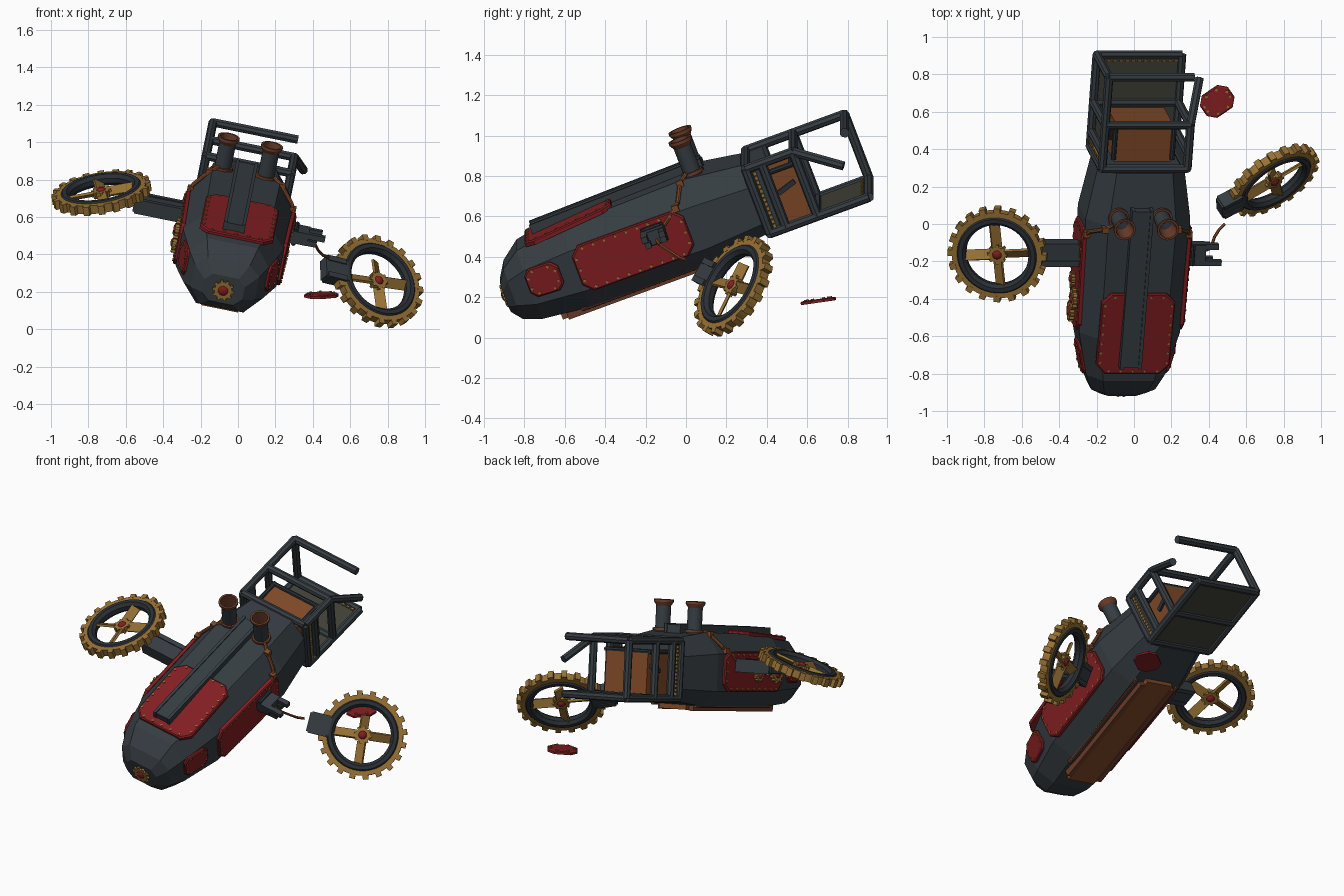
import bpy, bmesh
from math import pi, sin, cos
from mathutils import Vector, Matrix, Euler

if "Cube" in bpy.data.objects:
    bpy.data.objects.remove(bpy.data.objects["Cube"])

def material(name, rgb):
    m = bpy.data.materials.new(name)
    m.use_nodes = True
    m.diffuse_color = (*rgb, 1)
    m.node_tree.nodes["Principled BSDF"].inputs["Base Color"].default_value = (*rgb, 1)
    return m

MATS = [material("slate metal", (.036, .046, .054)), material("dark iron", (.024, .030, .036)),
        material("red paint", (.22, .013, .015)), material("brass", (.31, .165, .035)),
        material("copper", (.21, .066, .02)), material("dark copper", (.15, .046, .022)),
        material("olive floor", (.05, .05, .038))]
SLATE, IRON, RED, BRASS, COPPER, DARKCU, OLIVE = range(7)

# Ship frame: pitched nose down and rolled to its left
SHIP = Matrix.Translation((-.02, 0, .5)) @ Matrix.Rotation(.2, 4, 'Y') @ Matrix.Rotation(.358, 4, 'X')
WORLD = SHIP.inverted()

def at(loc, size=(1, 1, 1), rot=(0, 0, 0)):
    return Matrix.LocRotScale(Vector(loc), Euler(rot), Vector(size))

def finish(name, bm, frame=SHIP):
    bmesh.ops.recalc_face_normals(bm, faces=bm.faces)
    me = bpy.data.meshes.new(name)
    bm.to_mesh(me)
    bm.free()
    for m in MATS:
        me.materials.append(m)
    ob = bpy.data.objects.new(name, me)
    ob.matrix_world = frame
    bpy.context.collection.objects.link(ob)

def paint(verts, mi):
    for f in {f for v in verts for f in v.link_faces}:
        f.material_index = mi

def box(bm, mat, mi):
    paint(bmesh.ops.create_cube(bm, size=1, matrix=mat)["verts"], mi)

def rod(bm, a, b, r, mi, seg=8):
    a, b = Vector(a), Vector(b)
    m = Matrix.LocRotScale((a + b) / 2, (b - a).to_track_quat('Z', 'Y'), None)
    paint(bmesh.ops.create_cone(bm, cap_ends=True, segments=seg, radius1=r, radius2=r,
                                depth=(b - a).length, matrix=m)["verts"], mi)

def path(bm, pts, r, mi, seg=8):
    for a, b in zip(pts, pts[1:]):
        rod(bm, a, b, r, mi, seg)

def revolve(bm, pts, mis, mat=Matrix(), seg=32):
    """Closed outline of (radius, height) turned about z."""
    rows = [[bm.verts.new(mat @ Vector((r * cos(2*pi*i/seg), r * sin(2*pi*i/seg), z))) for r, z in pts]
            for i in range(seg)]
    n = len(pts)
    for i in range(seg):
        p, q = rows[i], rows[(i + 1) % seg]
        for j in range(n):
            k = (j + 1) % n
            bm.faces.new((p[j], q[j], q[k], p[k])).material_index = mis[j]

def gear(bm, mat, r, h, teeth=10):
    paint(bmesh.ops.create_cone(bm, cap_ends=True, segments=20, radius1=r*.82, radius2=r*.82,
                                depth=h, matrix=mat)["verts"], BRASS)
    for i in range(teeth):
        box(bm, mat @ Matrix.Rotation(2*pi*i/teeth, 4, 'Z') @ at((r*.86, 0, 0), (r*.28, r*.26, h)), BRASS)
    paint(bmesh.ops.create_uvsphere(bm, u_segments=12, v_segments=8, radius=1,
                                    matrix=mat @ at((0, 0, 0), (r*.58, r*.58, h*.9)))["verts"], RED)

# Hull lofted from eight-sided sections: y, half width, top, bottom, shoulders
SECTIONS = [(-.94, .11, .115, -.04, .075, 0), (-.895, .175, .185, -.085, .13, 0),
            (-.8, .215, .255, -.115, .16, -.02), (-.55, .275, .295, -.135, .185, -.03),
            (.1, .285, .31, -.135, .185, -.04), (.39, .235, .27, -.1, .165, -.03)]
bm = bmesh.new()
loops = []
for y, w, top, bot, hi, lo in SECTIONS:
    half = [(.65*w, top), (w, hi), (w, lo), (.62*w, bot)]
    ring = half + [(-x, z) for x, z in reversed(half)]
    loops.append([bm.verts.new((x, y, z)) for x, z in ring])
for p, q in zip(loops, loops[1:]):
    for j in range(8):
        k = (j + 1) % 8
        bm.faces.new((p[j], p[k], q[k], q[j]))
bm.faces.new(loops[0])
bm.faces.new(loops[-1])
finish("hull", bm)

# Spine box on the deck, with side lips
bm = bmesh.new()
box(bm, at((-.01, -.25, .307), (.1, .9, .06), (.02, 0, 0)), SLATE)
for s in (-1, 1):
    box(bm, at((s*.05 - .01, -.25, .31), (.018, .91, .068), (.02, 0, 0)), SLATE)
finish("deck_spine", bm)

# Riveted armour plates with clipped corners
def plate(name, mat, w, h, c=.045, t=.025, frame=SHIP):
    bm = bmesh.new()
    def outline(inset):
        a, b = w/2 - inset, h/2 - inset
        return [(a-c, -b), (a, c-b), (a, b-c), (a-c, b), (c-a, b), (-a, b-c), (-a, c-b), (c-a, -b)]
    rows = [[bm.verts.new((x, y, z)) for x, y in outline(i)] for i, z in ((0, -t/2), (0, t/4), (.006, t/2))]
    for p, q in zip(rows, rows[1:]):
        for j in range(8):
            bm.faces.new((p[j], p[(j+1) % 8], q[(j+1) % 8], q[j]))
    bm.faces.new(rows[0])
    bm.faces.new(rows[-1])
    paint(bm.verts, RED)
    pts = [Vector((*p, t/2)) for p in outline(.018)]
    for a, b in zip(pts, pts[1:] + pts[:1]):
        n = max(1, round((b - a).length / .06))
        for i in range(n):
            box(bm, at(a.lerp(b, i/n), (.012, .012, .01), (0, 0, .8)), BRASS)
    finish(name, bm, frame @ mat)

plate("deck_plate", at((.01, -.515, .29), (1, 1, 1), (.08, 0, 0)), .4, .47, .05)
for s, side in ((1, "left"), (-1, "right")):
    plate(side + "_side_plate", at((s*.285, -.25, .08), (1, 1, 1), (pi/2, 0, s*(pi/2 - .015))), .59, .24, .045)
    plate(side + "_bow_plate", at((s*.239, -.715, .09), (1, 1, 1), (pi/2, 0, s*(pi/2 - .23))), .18, .15, .03)
plate("fallen_plate", at((.445, .655, .182), (1, 1, 1), (.12, -.08, .6)), .18, .145, .04, .018, Matrix())

# Grille box on the left plate, gears on the right plate
bm = bmesh.new()
box(bm, at((.305, -.12, .125), (.02, .1, .07)), IRON)
for s in (-1, 1):
    rod(bm, (.318, -.175, .125 + s*.038), (.318, -.065, .125 + s*.038), .012, IRON)
    rod(bm, (.318, -.12 + s*.045, .078), (.318, -.12 + s*.045, .172), .012, IRON)
rod(bm, (.318, -.17, .125), (.318, -.07, .125), .01, IRON)
finish("side_grille", bm)
bm = bmesh.new()
for y, z, r in ((-.47, .07, .055), (-.38, .12, .06), (-.29, .06, .04)):
    gear(bm, at((-.305, y, z), (1, 1, 1), (0, pi/2, 0)), r, .025)
finish("side_gears", bm)
bm = bmesh.new()
gear(bm, at((0, -.94, .035), (1, 1, 1), (pi/2, 0, 0)), .058, .025)
finish("nose_gear", bm)

# Chimneys with flared rims and copper feed pipes
bm = bmesh.new()
STACK = [(.045, 0), (.045, .185), (.059, .207), (.059, .222), (.047, .222), (.036, .12), (.036, 0)]
for s in (-1, 1):
    base = at((s*.118 - .015, .15, .27))
    revolve(bm, STACK, [SLATE, DARKCU, DARKCU, DARKCU, DARKCU, IRON, IRON], base, 20)
    revolve(bm, [(.044, .035), (.056, .035), (.056, .053), (.044, .053)], [DARKCU]*4, base, 20)
    path(bm, [(s*.15, .12, .325), (s*.2, .08, .3), (s*.27, .04, .225), (s*.295, -.02, .18),
              (s*.3, -.06, .15)], .011, COPPER)
    for x, y, z in ((.2, .08, .3), (.28, .02, .205)):
        box(bm, at((s*x, y, z), (.033, .033, .033)), COPPER)
finish("chimneys", bm)

# Copper keel with side rails
bm = bmesh.new()
box(bm, at((0, -.28, -.145), (.2, .86, .03)), COPPER)
for s in (-1, 1):
    box(bm, at((s*.115, -.28, -.14), (.035, .8, .05)), DARKCU)
    rod(bm, (s*.16, -.6, -.13), (s*.16, .14, -.13), .014, DARKCU)
finish("keel", bm)

# Rotor: iron ring, toothed brass rim, blades and hub
def rotor(name, frame, lengths):
    bm = bmesh.new()
    rim = [(.197 + .03*cos(2*pi*i/8 + pi/8), .035*sin(2*pi*i/8 + pi/8)) for i in range(8)]
    revolve(bm, rim, [IRON]*8, seg=40)
    revolve(bm, [(.215, -.024), (.244, -.024), (.244, .024), (.215, .024)], [BRASS]*4, seg=40)
    for i in range(20):
        box(bm, Matrix.Rotation(pi*i/10, 4, 'Z') @ at((.25, 0, 0), (.034, .034, .05)), BRASS)
    for i, n in enumerate(lengths):
        box(bm, Matrix.Rotation(pi*i/2 + .1, 4, 'Z') @ at((.04 + n/2, 0, 0), (n, .058, .014), (.6, 0, 0)), BRASS)
    gear(bm, Matrix(), .054, .035, 8)
    finish(name, bm, frame)

def arm(name, frame, x0, x1):
    bm = bmesh.new()
    box(bm, at(((x0 + x1)/2, 0, 0), (x1 - x0, .115, .068)), SLATE)
    for s in (-1, 1):
        box(bm, at(((x0 + x1)/2, s*.05, 0), (x1 - x0 - .02, .03, .08)), SLATE)
    finish(name, bm, frame)

def facing(centre, axis, out):
    """Frame with z along the axis and x close to the outward direction."""
    axis, out = Vector(axis).normalized(), Vector(out)
    out = (out - axis * out.dot(axis)).normalized()
    return Matrix.Translation(centre) @ Matrix((out, axis.cross(out), axis)).transposed().to_4x4()

rotor("right_rotor", facing((-.73, -.16, .73), (-.15, -.35, .92), (1, 0, 0)), (.14,)*4)
arm("right_strut", SHIP @ at((0, -.12, .12)), -.56, -.23)
fallen = facing((.747, .235, .256), (.5, -.75, .44), (-.25, -.13, .06))
rotor("fallen_left_rotor", fallen, (.14, .14, .14, .08))
arm("fallen_strut", fallen, .2, .335)

# Broken stub on the left with splinters and a torn cable
bm = bmesh.new()
box(bm, at((.32, -.12, .125), (.14, .115, .07)), SLATE)
for y, z, x in ((-.165, .145, .48), (-.075, .14, .46), (-.16, .105, .44), (-.08, .105, .42)):
    box(bm, at(((x + .3)/2, y, z), (x - .3, .03, .03)), SLATE)
path(bm, [WORLD @ Vector(p) for p in ((.36, -.15, .49), (.41, -.13, .46), (.43, -.07, .42),
                                      (.455, -.03, .395), (.485, 0, .385))], .008, COPPER, 6)
finish("broken_strut", bm)

# Stern cage of beams; the left rail is bent away
bm = bmesh.new()
X, LO, HI, Y0, Y1, Y2 = .232, -.087, .26, .412, .662, .935
def beam(*pts):
    path(bm, pts, .024, SLATE)
for s in (-1, 1):
    beam((s*X, Y0, LO), (s*X, Y2, LO))
    for y in (Y0, Y0 + .085, Y1):
        beam((s*X, y, LO), (s*X, y, HI))
    box(bm, at((s*.222, Y0 + .04, .085), (.02, .08, .34)), SLATE)
for y in (Y0, Y1, Y2):
    beam((-X, y, LO), (X, y, LO))
    beam((-X, y, HI), (X, y, HI))
beam((-X, Y0, HI), (-X, Y2, HI), (-X, Y2, LO))
beam((X, Y0, HI), (X, Y1, HI), WORLD @ Vector((.35, .78, .85)))
finish("stern_cage", bm)

# Cage floor, copper bench and brass studs
bm = bmesh.new()
box(bm, at((0, .675, LO), (.46, .51, .015)), OLIVE)
finish("cage_floor", bm)
bm = bmesh.new()
box(bm, at((0, .53, .05), (.31, .21, .27)), COPPER)
for s in (-1, 1):
    rod(bm, (s*.16, .44, .19), (s*.16, .635, .19), .014, IRON)
    box(bm, at((s*.16, .565, .09), (.02, .1, .025), (.3, 0, 0)), IRON)
rod(bm, (-.16, .625, .19), (.16, .625, .19), .014, IRON)
finish("bench", bm)
bm = bmesh.new()
for i in range(13):
    t = i/12
    box(bm, at((-.2 + .4*t, Y2 - .03, LO + .015), (.02, .012, .012)), BRASS)
    for s in (-1, 1):
        box(bm, at((s*(X + .002), Y0 + .035, LO + .03 + .28*t), (.02, .016, .018)), BRASS)
finish("cage_studs", bm)
